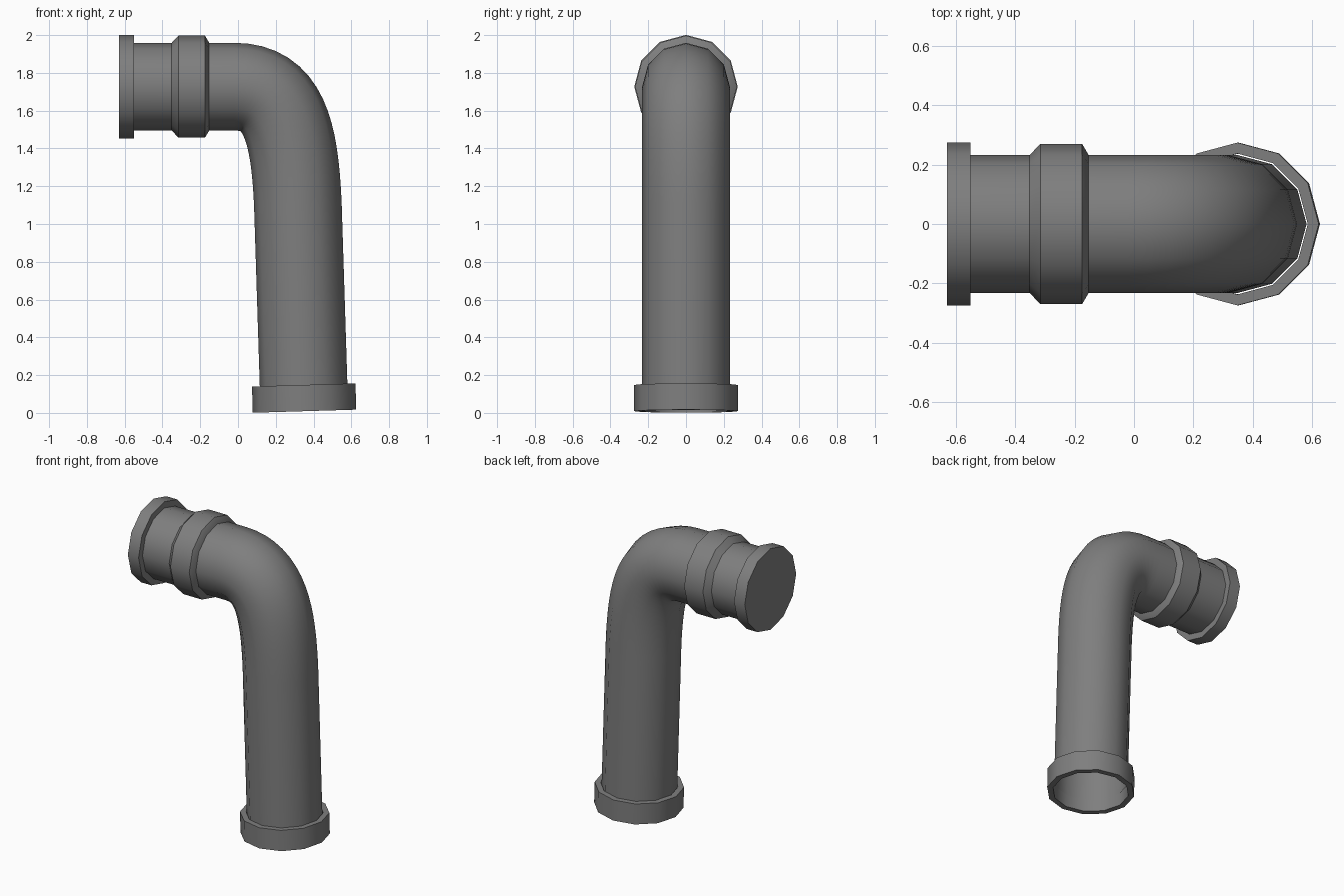
import bpy, bmesh, math
from mathutils import Vector

if "Cube" in bpy.data.objects:
    bpy.data.objects.remove(bpy.data.objects["Cube"])

SIDES = 12
metal = bpy.data.materials.new("grey_metal")
metal.diffuse_color = (0.21, 0.21, 0.21, 1)
metal.use_nodes = True
metal.node_tree.nodes["Principled BSDF"].inputs["Base Color"].default_value = metal.diffuse_color


def sweep(name, stations, cap=False, loop=False):
    """Skin 12-sided rings; each station is (centre, axis direction, radius)."""
    bm = bmesh.new()
    rings = []
    for c, d, r in stations:
        d = d.normalized()
        side = Vector((0, 1, 0))
        up = side.cross(d) * -1
        rings.append([bm.verts.new(c + r * (up * math.cos(a) + side * math.sin(a)))
                      for a in (2 * math.pi * i / SIDES for i in range(SIDES))])
    pairs = list(zip(rings, rings[1:]))
    if loop:
        pairs.append((rings[-1], rings[0]))
    for a, b in pairs:
        for i in range(SIDES):
            j = (i + 1) % SIDES
            bm.faces.new((a[i], a[j], b[j], b[i]))
    if cap:
        bm.faces.new(rings[0])
        bm.faces.new(rings[-1])
    bmesh.ops.recalc_face_normals(bm, faces=bm.faces)
    mesh = bpy.data.meshes.new(name)
    bm.to_mesh(mesh)
    bm.free()
    mesh.materials.append(metal)
    ob = bpy.data.objects.new(name, mesh)
    bpy.context.collection.objects.link(ob)
    bpy.ops.object.select_all(action='DESELECT')
    ob.select_set(True)
    bpy.context.view_layer.objects.active = ob
    bpy.ops.object.shade_smooth_by_angle(angle=math.radians(35))
    return ob


AXIS_Z, PIPE_R, COLLAR_R = 1.727, 0.232, 0.274
along_x = Vector((1, 0, 0))
down = Vector((0.03, 0, -1))

# bent pipe: straight run, bezier elbow, slightly leaning drop
p0, p1, p2, p3 = (Vector((x, 0, z)) for x, z in
                  ((-0.02, AXIS_Z), (0.24, AXIS_Z), (0.30, 1.5), (0.317, 1.1)))
pipe = [(Vector((-0.6, 0, AXIS_Z)), along_x, PIPE_R)]
for i in range(17):
    t = i / 16
    s = 1 - t
    pos = s**3 * p0 + 3 * s * s * t * p1 + 3 * s * t * t * p2 + t**3 * p3
    tan = s * s * (p1 - p0) + 2 * s * t * (p2 - p1) + t * t * (p3 - p2)
    pipe.append((pos, tan, PIPE_R))
pipe.append((Vector((0.349, 0, 0.09)), down, PIPE_R))
sweep("bent_pipe", pipe)

# closed end flange
sweep("end_flange", [(Vector((x, 0, AXIS_Z)), along_x, COLLAR_R)
                     for x in (-0.63, -0.55)], cap=True)

# chamfered coupling sleeve
sweep("coupling_sleeve", [(Vector((x, 0, AXIS_Z)), along_x, r) for x, r in
                          ((-0.355, 0.228), (-0.315, 0.27), (-0.175, 0.27), (-0.15, 0.228))],
      cap=True)

# open foot collar, a hollow ring around the pipe end
bottom, top = Vector((0.352, 0, 0.009)), Vector((0.348, 0, 0.148))
sweep("foot_collar", [(bottom, down, COLLAR_R), (top, down, COLLAR_R),
                      (top, down, 0.237), (bottom, down, 0.237)], loop=True)
